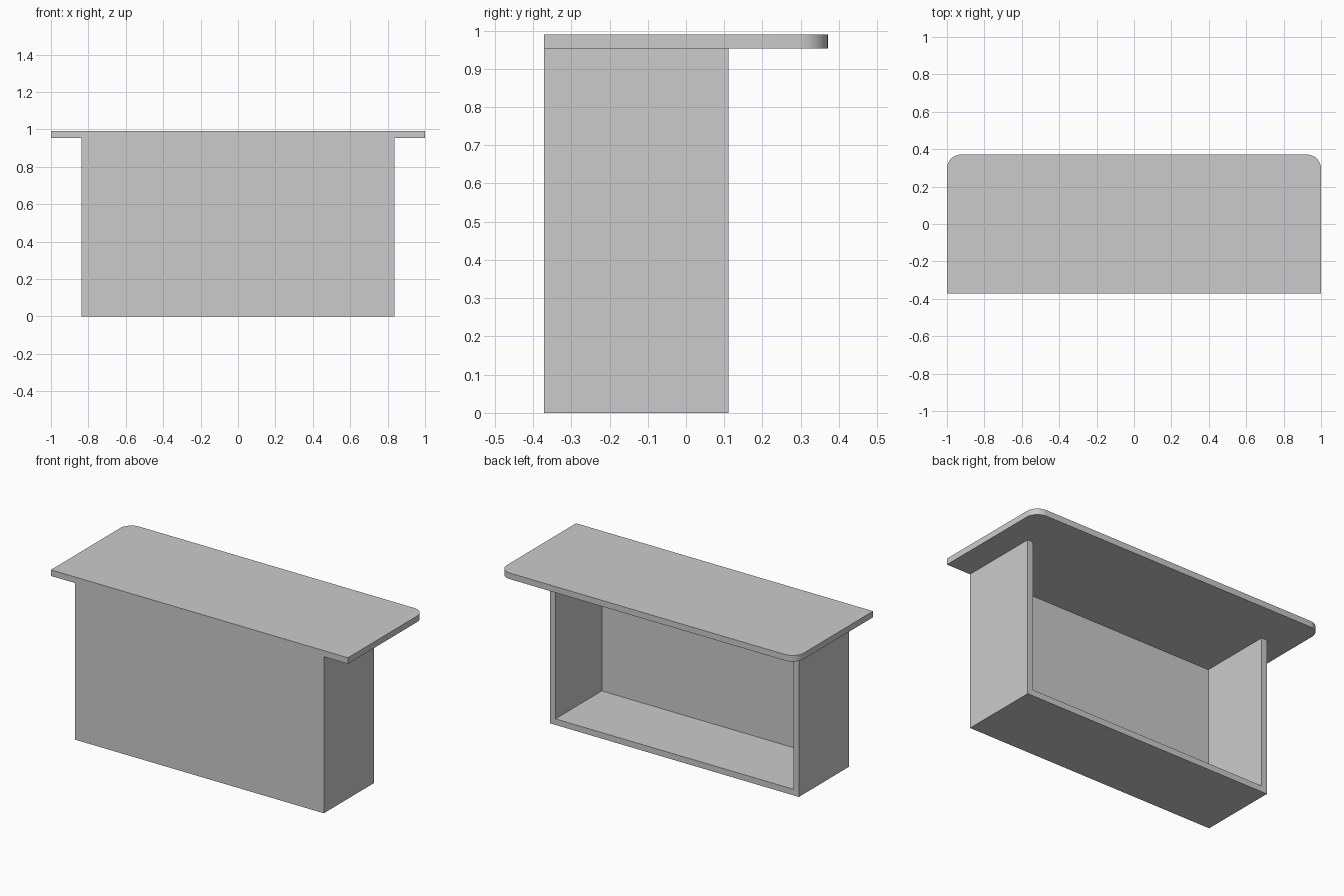
import bpy, bmesh
from mathutils import Vector

cube = bpy.data.objects.get("Cube")
if cube:
    bpy.data.objects.remove(cube, do_unlink=True)

grey = bpy.data.materials.new("plain grey")
grey.use_nodes = True
colour = (0.6, 0.6, 0.6, 1)
grey.diffuse_color = colour
grey.node_tree.nodes["Principled BSDF"].inputs["Base Color"].default_value = colour

WALL = 0.037       # board thickness
HALF = 0.838       # half width of the body
FRONT, BACK = -0.371, 0.111
TOP = 0.99
UNDER = TOP - WALL


def board(name, low, high, round_back=0):
    """Box between two corners, optionally with rounded back corners."""
    low, high = Vector(low), Vector(high)
    bm = bmesh.new()
    bmesh.ops.create_cube(bm, size=1)
    for v in bm.verts:
        v.co = [(a + b) / 2 + c * (b - a) for a, b, c in zip(low, high, v.co)]
    if round_back:
        edges = [e for e in bm.edges
                 if all(abs(v.co.y - high.y) < 1e-5 for v in e.verts)
                 and abs(e.verts[0].co.x - e.verts[1].co.x) < 1e-5]
        bmesh.ops.bevel(bm, geom=edges, offset=round_back, segments=10,
                        profile=0.5, affect='EDGES')
    mesh = bpy.data.meshes.new(name)
    bm.to_mesh(mesh)
    bm.free()
    mesh.materials.append(grey)
    obj = bpy.data.objects.new(name, mesh)
    bpy.context.collection.objects.link(obj)
    return obj


# Counter top with rounded back corners
top = board("counter_top", (-1, FRONT, UNDER), (1, -FRONT, TOP), 0.075)
bpy.ops.object.select_all(action='DESELECT')
top.select_set(True)
bpy.context.view_layer.objects.active = top
bpy.ops.object.shade_smooth_by_angle()

# Open-backed body: front panel, floor and two sides
inner = HALF - WALL
board("front_panel", (-inner, FRONT, 0), (inner, FRONT + WALL, UNDER))
board("floor_panel", (-inner, FRONT + WALL, 0), (inner, BACK, WALL))
board("left_side", (inner, FRONT, 0), (HALF, BACK, UNDER))
board("right_side", (-HALF, FRONT, 0), (-inner, BACK, UNDER))
